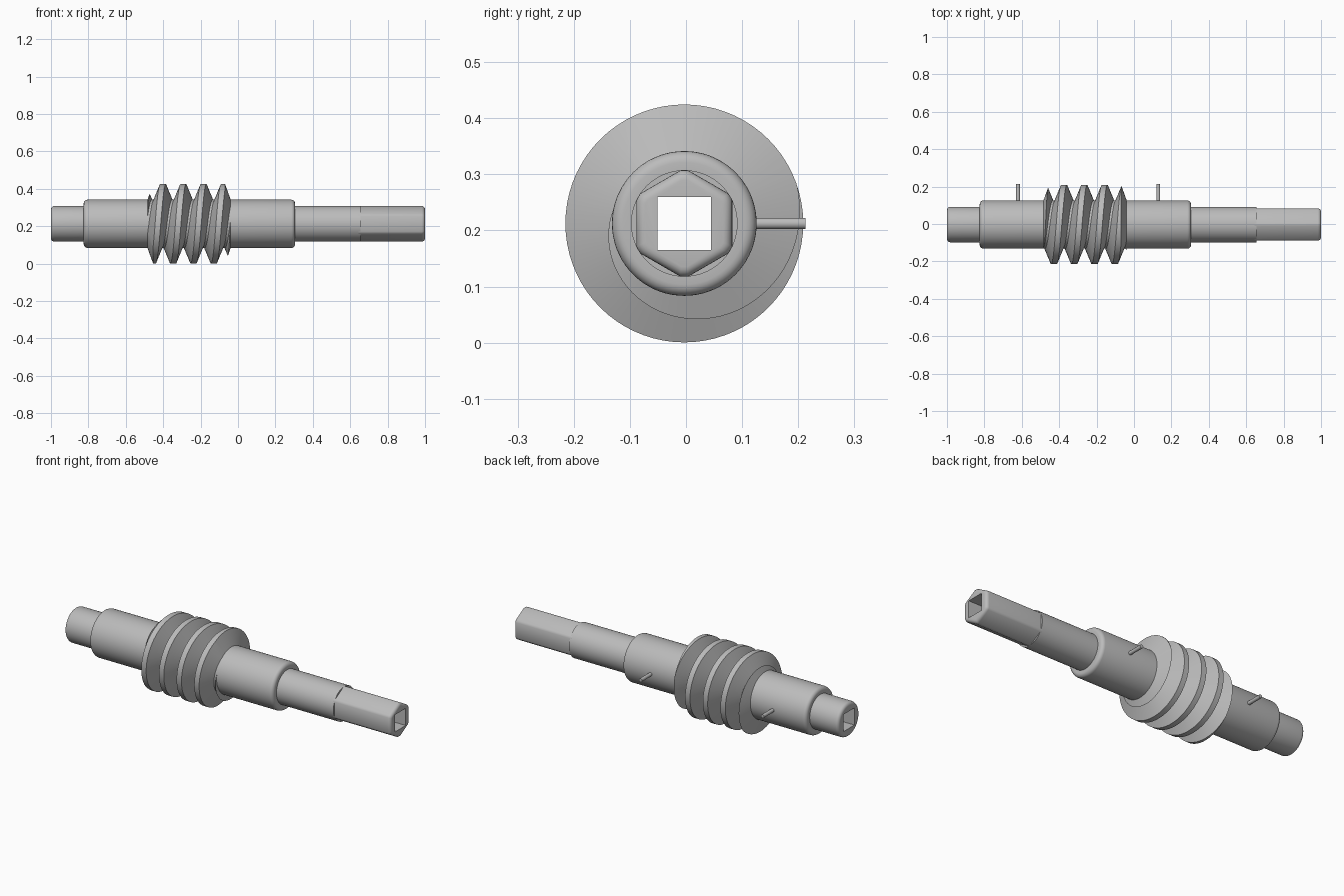
import bpy, bmesh, math
from mathutils import Vector

if "Cube" in bpy.data.objects:
    bpy.data.objects.remove(bpy.data.objects["Cube"], do_unlink=True)

AXIS_Y, AXIS_Z = -0.003, 0.2125
CORE_R, SHAFT_R, THREAD_R = 0.129, 0.095, 0.212
PITCH, CREST_X = 0.1085, -0.401
TAU = math.tau

steel = bpy.data.materials.new("light grey steel")
steel.use_nodes = True
grey = (0.5, 0.5, 0.5, 1)
steel.diffuse_color = grey
steel.node_tree.nodes["Principled BSDF"].inputs["Base Color"].default_value = grey


def around(x, r, a):
    """Point at radius r and angle a from the top, turning towards the back."""
    return Vector((x, AXIS_Y + r * math.sin(a), AXIS_Z + r * math.cos(a)))


def loft(name, rings, closed=False):
    """Skin a list of point rings and cap both ends."""
    bm = bmesh.new()
    rows = [[bm.verts.new(p) for p in ring] for ring in rings]
    n = len(rows[0])
    for a, b in zip(rows, rows[1:]):
        for i in range(n):
            j = (i + 1) % n
            bm.faces.new((a[i], a[j], b[j], b[i]))
    bm.faces.new(rows[0])
    bm.faces.new(rows[-1])
    bmesh.ops.recalc_face_normals(bm, faces=bm.faces)
    mesh = bpy.data.meshes.new(name)
    bm.to_mesh(mesh)
    bm.free()
    mesh.materials.append(steel)
    obj = bpy.data.objects.new(name, mesh)
    bpy.context.collection.objects.link(obj)
    return obj


def lathe(name, profile, segments=72):
    return loft(name, [[around(x, r, TAU * i / segments) for i in range(segments)]
                       for x, r in profile])


def fillet(x, r, size, side, steps=5):
    """Rounded rim ending at x; side is -1 for a left rim, 1 for a right rim."""
    pts = []
    for i in range(steps + 1):
        t = math.pi / 2 * i / steps
        pts.append((x - side * size * (1 - math.sin(t)),
                    r - size * (1 - math.cos(t))))
    return pts if side > 0 else pts[::-1]


def boolean(obj, cutter, operation):
    mod = obj.modifiers.new("cut", "BOOLEAN")
    mod.operation, mod.object, mod.solver = operation, cutter, "EXACT"
    bpy.context.view_layer.objects.active = obj
    bpy.ops.object.modifier_apply(modifier=mod.name)


# Stepped round shaft with rounded shoulders
shaft = lathe("stepped_shaft",
              fillet(-1, SHAFT_R, 0.018, -1) + [(-0.825, SHAFT_R)]
              + fillet(-0.825, CORE_R, 0.02, -1) + fillet(0.305, CORE_R, 0.02, 1)
              + [(0.305, SHAFT_R), (0.655, SHAFT_R)])

# Hexagonal drive end, its corners trimmed to the shaft radius
FLAT = 0.0855
half = math.acos(FLAT / SHAFT_R)
hex_angles = []
for k in range(6):
    mid = TAU / 12 + TAU / 6 * k
    hex_angles += [mid - half, mid + half, mid + TAU / 12]
hex_rings = [(0.645, SHAFT_R)] + fillet(1, SHAFT_R, 0.018, 1)
drive = loft("hex_drive_end", [
    [around(x, r - (SHAFT_R - FLAT / math.cos(half)), a) for a in hex_angles]
    for x, r in hex_rings])

# Square bore through the whole length
bore = loft("bore_cutter", [
    [around(x, 0.0475 * math.sqrt(2), TAU / 8 + TAU / 4 * i) for i in range(4)]
    for x in (-1.2, 1.2)])
for part in (shaft, drive):
    boolean(part, bore, "DIFFERENCE")

# Worm thread: trapezoid swept along a helix
SLOPE, INNER_R = 0.4, CORE_R - 0.008
crest = 0.015
root = crest + SLOPE * (THREAD_R - INNER_R)
section = [(-root, INNER_R), (-crest, THREAD_R), (crest, THREAD_R), (root, INNER_R)]
STEPS = 72
rings = []
for i in range(-2 * STEPS, 5 * STEPS + 1):
    a = TAU * i / STEPS
    centre = CREST_X + PITCH * i / STEPS
    rings.append([around(centre + dx, r, a) for dx, r in section])
thread = loft("worm_thread", rings)

# Trim both thread ends with sloping faces
LEFT, RIGHT, OUT = -0.484, -0.039, 0.23
lean = 0.36 * (OUT - CORE_R)
inset = 0.36 * (CORE_R - 0.1)
trim = lathe("thread_trim", [(LEFT - inset, 0.1), (LEFT + lean, OUT),
                             (RIGHT - lean, OUT), (RIGHT + inset, 0.1)], 144)
boolean(thread, trim, "INTERSECT")

for cutter in (bore, trim):
    bpy.data.objects.remove(cutter, do_unlink=True)

# Two small pins at the back
parts = [shaft, drive, thread]
for side, x in (("right", -0.62), ("left", 0.13)):
    parts.append(loft(side + "_pin", [
        [(x + 0.01 * math.cos(TAU * i / 20), y, AXIS_Z + 0.01 * math.sin(TAU * i / 20))
         for i in range(20)] for y in (0.1, 0.213)]))

# Smooth shading with crisp edges
bpy.ops.object.select_all(action="DESELECT")
for part in parts:
    part.select_set(True)
bpy.context.view_layer.objects.active = shaft
bpy.ops.object.shade_smooth_by_angle(angle=math.radians(28))
